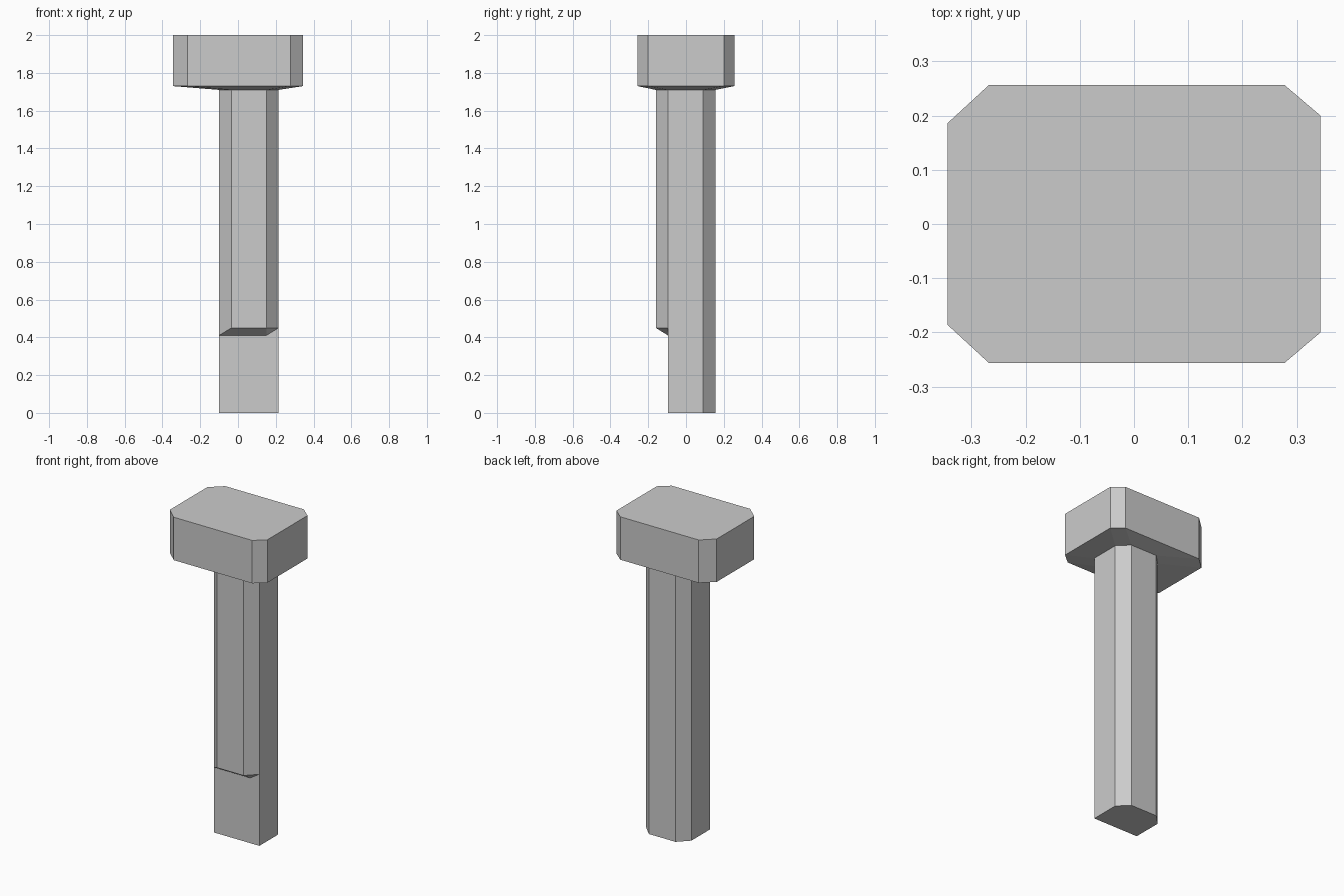
import bpy
import bmesh

cube = bpy.data.objects.get("Cube")
if cube:
    bpy.data.objects.remove(cube, do_unlink=True)

# Single plain grey
grey = bpy.data.materials.new("plain grey")
grey.use_nodes = True
colour = (0.6, 0.6, 0.6, 1.0)
grey.diffuse_color = colour
grey.node_tree.nodes["Principled BSDF"].inputs["Base Color"].default_value = colour

# Outlines run anticlockwise from the left front corner
SHAFT = [(-0.1, -0.095), (-0.035, -0.16), (0.15, -0.16), (0.215, -0.095),
         (0.215, 0.09), (0.15, 0.155), (-0.035, 0.155), (-0.1, 0.09)]
HEAD = [(-0.344, -0.186), (-0.268, -0.256), (0.278, -0.256), (0.344, -0.2),
        (0.344, 0.2), (0.278, 0.256), (-0.268, 0.256), (-0.344, 0.186)]
TOP, RIM, NECK = 2.0, 1.73, 1.71
NOTCH_HIGH, NOTCH_LOW = 0.45, 0.41


def ring(bm, outline, z):
    return [bm.verts.new((x, y, z)) for x, y in outline]


def bridge(bm, low, high):
    for i in range(len(low)):
        j = (i + 1) % len(low)
        bm.faces.new((low[i], low[j], high[j], high[i]))


def finish(name, bm):
    bmesh.ops.recalc_face_normals(bm, faces=bm.faces)
    mesh = bpy.data.meshes.new(name)
    bm.to_mesh(mesh)
    bm.free()
    mesh.materials.append(grey)
    obj = bpy.data.objects.new(name, mesh)
    bpy.context.collection.objects.link(obj)
    return obj


# Head: chamfered block whose underside tapers into the shaft
bm = bmesh.new()
neck = ring(bm, SHAFT, NECK)
rim = ring(bm, HEAD, RIM)
top = ring(bm, HEAD, TOP)
bridge(bm, neck, rim)
bridge(bm, rim, top)
bm.faces.new(top)
finish("head", bm)

# Shaft: chamfered post, its front cut back flat near the foot
bm = bmesh.new()
upper = ring(bm, SHAFT, NECK)
lower = ring(bm, SHAFT[1:3], NOTCH_HIGH)
foot = ring(bm, SHAFT[3:] + SHAFT[:1], 0)
left_low = bm.verts.new((*SHAFT[0], NOTCH_LOW))
right_high = bm.verts.new((*SHAFT[3], NOTCH_HIGH))
inner = bm.verts.new((SHAFT[2][0], SHAFT[3][1], NOTCH_LOW))

# Front and chamfers above the notch
edge = [left_low, *lower, right_high]
for i in range(3):
    bm.faces.new((edge[i], edge[i + 1], upper[i + 1], upper[i]))

# Sides and back down to the foot
bm.faces.new((foot[0], foot[1], upper[4], upper[3], right_high))
for i in range(1, 4):
    bm.faces.new((foot[i], foot[i + 1], upper[i + 4], upper[i + 3]))
bm.faces.new((foot[4], foot[5], left_low, upper[0], upper[7]))

# Notch underside, flat front below it, and foot
bm.faces.new((left_low, inner, lower[1], lower[0]))
bm.faces.new((inner, right_high, lower[1]))
bm.faces.new((foot[5], foot[0], right_high, inner, left_low))
bm.faces.new(foot)
finish("shaft", bm)
